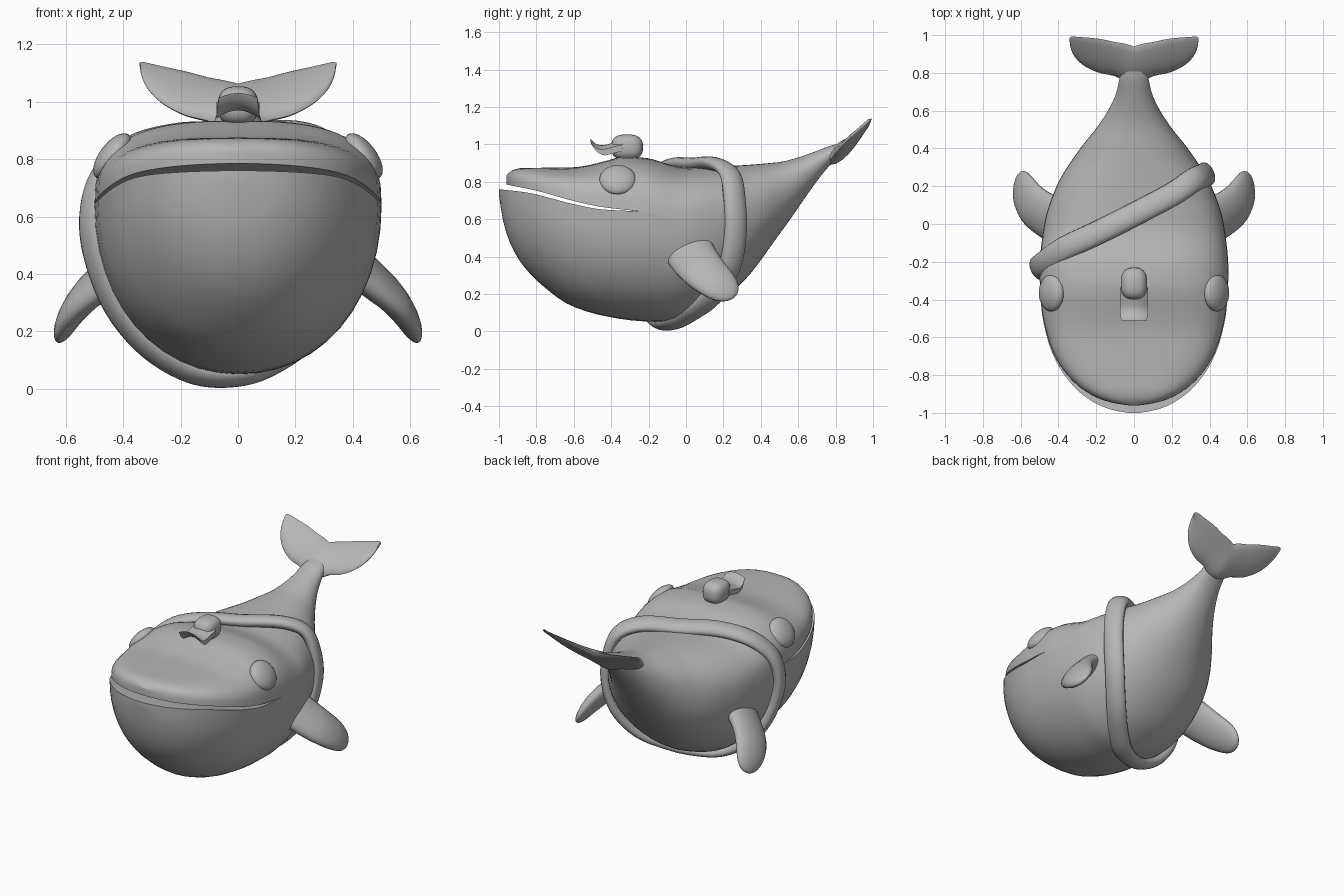
import bpy, bmesh, math
from mathutils import Vector

if "Cube" in bpy.data.objects:
    bpy.data.objects.remove(bpy.data.objects["Cube"])

grey = bpy.data.materials.new("plain grey")
grey.diffuse_color = (0.47, 0.47, 0.47, 1)
grey.use_nodes = True
grey.node_tree.nodes["Principled BSDF"].inputs["Base Color"].default_value = grey.diffuse_color


def finish(name, bm, angle=50):
    bmesh.ops.remove_doubles(bm, verts=bm.verts, dist=0.0005)
    bmesh.ops.recalc_face_normals(bm, faces=bm.faces)
    me = bpy.data.meshes.new(name)
    bm.to_mesh(me)
    bm.free()
    me.materials.append(grey)
    me.shade_smooth()
    me.set_sharp_from_angle(angle=math.radians(angle))
    ob = bpy.data.objects.new(name, me)
    bpy.context.collection.objects.link(ob)
    return ob


def skin(bm, rings, around=True, along=False, caps=False):
    """Join successive point rows with quads."""
    vs = [[bm.verts.new(p) for p in r] for r in rings]
    n, m = len(vs[0]), len(vs)
    for i in range(m if along else m - 1):
        a, b = vs[i], vs[(i + 1) % m]
        for j in range(n if around else n - 1):
            k = (j + 1) % n
            bm.faces.new((a[j], a[k], b[k], b[j]))
    if caps:
        bm.faces.new(vs[0])
        bm.faces.new(vs[-1])
    return vs


def curve(table):
    """Smooth monotone interpolation through (y, value) points."""
    xs, ys = zip(*table)
    s = [(ys[i + 1] - ys[i]) / (xs[i + 1] - xs[i]) for i in range(len(xs) - 1)]
    t = [s[0]] + [2 * a * b / (a + b) if a * b > 0 else 0 for a, b in zip(s, s[1:])] + [s[-1]]

    def f(x):
        x = min(max(x, xs[0]), xs[-1])
        i = max(k for k in range(len(s)) if xs[k] <= x)
        h = xs[i + 1] - xs[i]
        u = (x - xs[i]) / h
        return ((1 + 2 * u) * (1 - u) ** 2 * ys[i] + u * (1 - u) ** 2 * h * t[i]
                + u * u * (3 - 2 * u) * ys[i + 1] + u * u * (u - 1) * h * t[i + 1])
    return f


# Body profiles along y
width = curve([(-1, .03), (-.99, .09), (-.97, .16), (-.94, .22), (-.87, .31), (-.75, .4), (-.62, .455),
               (-.45, .49), (-.25, .5), (0, .475), (.2, .41), (.4, .285), (.5, .205), (.6, .138),
               (.7, .092), (.78, .075), (.86, .05)])
bottom = curve([(-1, .73), (-.98, .6), (-.94, .47), (-.87, .35), (-.75, .23), (-.62, .14), (-.45, .085),
                (-.25, .055), (-.1, .05), (.1, .11), (.3, .26), (.5, .52), (.78, .9), (.86, .97)])
top = curve([(-.96, .835), (-.93, .86), (-.88, .873), (-.6, .877), (-.45, .905), (-.33, .935), (-.2, .925),
             (-.1, .895), (0, .875), (.15, .88), (.5, .905), (.6, .93), (.7, .965), (.78, .995), (.86, 1.01)])
back = [(-.24, .64), (0, .6), (.3, .6), (.5, .72), (.78, .95), (.86, .99)]
lower_lip = curve([(-1, .76), (-.85, .742), (-.6, .68), (-.45, .652)] + back)
upper_lip = curve([(-.96, .785), (-.8, .752), (-.6, .697), (-.45, .665)] + back)
square = curve([(-1, 3), (-.4, 2.8), (.2, 2.3), (.86, 2)])

HINGE = -.24
front_ys = [HINGE - .76 * math.sin(math.pi / 2 * i / 20) for i in range(20, -1, -1)]
back_ys = [HINGE + 1.1 * i / 30 for i in range(1, 31)]


def half_section(y, w, z0, z1, n):
    pts = []
    for i in range(25):
        a = math.pi * i / 24
        c, s = math.cos(a), math.sin(a)
        pts.append((w * math.copysign(abs(c) ** (2 / n), c), y, z0 + (z1 - z0) * max(s, 0) ** (2 / n)))
    return pts


# Body: upper and lower halves, joined behind the mouth corner
bm = bmesh.new()
lower, upper = [], []
for y in front_ys + back_ys:
    lower.append(half_section(y, width(y), lower_lip(y), bottom(y), 2.1))
    t = max(0, (HINGE - y) / .76)
    yu = y + .04 * t ** 3
    upper.append(half_section(yu, width(y) * (1 - .01 * t), upper_lip(yu), top(yu), square(y)))
for half in (lower, upper):
    vs = skin(bm, half, around=False)
    for i in range(len(front_ys) - 1):      # mouth floor and roof
        bm.faces.new((vs[i][0], vs[i][-1], vs[i + 1][-1], vs[i + 1][0]))
    bm.faces.new(vs[0])
    bm.faces.new(vs[-1])
finish("whale_body", bm)

# Tail fluke: flat chord sections from tip to tip
lead = curve([(0, .75), (.05, .76), (.1, .785), (.18, .80), (.26, .835), (.31, .88), (.335, .93), (.342, .975)])
trail = curve([(0, .94), (.05, .955), (.1, .963), (.18, .98), (.26, .988), (.33, .992), (.342, .985)])
thick = curve([(0, .05), (.1, .034), (.25, .022), (.342, .008)])
bm = bmesh.new()
rings = []
for i in range(-20, 21):
    x = .342 * math.sin(math.pi / 2 * i / 20)
    a, b, t = lead(abs(x)), trail(abs(x)), thick(abs(x))
    ring = []
    for j in range(16):
        ang = math.tau * j / 16
        u = (1 + math.cos(ang)) / 2
        y = a + (b - a) * u
        d = t * math.sin(ang) * (1.1 - .6 * u)
        ring.append((x, y - .65 * d, .925 + .85 * (y - .78) + .3 * x * x + .76 * d))
    rings.append(ring)
skin(bm, rings, caps=True)
finish("tail_fluke", bm)

# Side flippers: broad rounded paddles
px = curve([(0, .36), (.25, .45), (.5, .535), (.75, .585), (1, .615)])
py = curve([(0, 0), (.25, .04), (.5, .10), (.75, .175), (1, .255)])
pz = curve([(0, .47), (.25, .395), (.5, .32), (.75, .25), (1, .18)])
chord = Vector((-.37, .74, .56)).normalized()
axis = Vector((.5, .55, -.67)).normalized()
normal = axis.cross(chord).normalized()
for side, label in ((1, "right"), (-1, "left")):
    bm = bmesh.new()
    rings = []
    for i in range(21):
        t = math.sin(math.pi / 2 * i / 20)
        k = max(.02, (1 - t ** 8) ** .5)
        c = Vector((px(t), py(t), pz(t)))
        ring = []
        for j in range(20):
            a = math.tau * j / 20
            p = c + chord * ((.15 - .055 * t) * k * math.cos(a)) + normal * ((.07 - .035 * t) * k * math.sin(a))
            ring.append((side * p.x, p.y, p.z))
        rings.append(ring)
    skin(bm, rings, caps=True)
    finish(label + "_flipper", bm)

# Bulging eyes
for side, label in ((1, "right"), (-1, "left")):
    bm = bmesh.new()
    bmesh.ops.create_uvsphere(bm, u_segments=28, v_segments=16, radius=1)
    n, u = Vector((.8, 0, .6)), Vector((-.6, 0, .8))
    for v in bm.verts:
        p = Vector((.437, -.365, .81)) + n * (v.co.z * .045) + u * (v.co.x * .094) + Vector((0, v.co.y * .098, 0))
        v.co = (side * p.x, p.y, p.z)
    finish(label + "_eye", bm)

# Small cap on the head: rounded crown and a curled brim
bm = bmesh.new()
bmesh.ops.create_uvsphere(bm, u_segments=28, v_segments=16, radius=1)
for v in bm.verts:
    x, y, z = [math.copysign(abs(c) ** .75, c) for c in v.co]
    v.co = (x * .07, -.315 + y * .085, .985 + z * .068)
finish("cap_crown", bm)

brim_z = curve([(-.51, 1.03), (-.485, 1.005), (-.45, .995), (-.4, 1.005), (-.34, 1.02)])
bm = bmesh.new()
rings = []
for i in range(15):
    y = -.51 + .17 * i / 14
    w = .068 + .007 * min(1, i / 3)
    t = .005 + .022 * min(1, i / 6)
    xs = [w * (j / 6 - 1) for j in range(13)]
    rings.append([(x, y, brim_z(y) - 4 * x * x) for x in xs]
                 + [(x, y + .003, brim_z(y) - 5 * x * x - t) for x in reversed(xs)])
skin(bm, rings, caps=True)
finish("cap_brim", bm)

# Slanted strap around the body
path = [Vector(p) for p in (
    (0, .05, .89), (.2, .155, .895), (.32, .235, .84), (.375, .26, .7), (.385, .265, .53), (.345, .23, .34),
    (.25, .13, .18), (.12, 0, .085), (0, -.09, .045), (-.15, -.15, .055), (-.3, -.19, .14), (-.42, -.215, .28),
    (-.49, -.235, .45), (-.51, -.235, .6), (-.475, -.205, .74), (-.37, -.13, .845), (-.2, -.05, .89))]
plane = Vector((-.42, .88, -.2)).normalized()
bm = bmesh.new()
rings = []
m = len(path)
for i in range(m):
    a, b, c, d = (path[(i + k) % m] for k in (-1, 0, 1, 2))
    for s in range(5):
        u = s / 5
        p = .5 * (2 * b + (c - a) * u + (2 * a - 5 * b + 4 * c - d) * u * u + (3 * b - a - 3 * c + d) * u ** 3)
        tan = ((c - a) + (2 * a - 5 * b + 4 * c - d) * 2 * u + (3 * b - a - 3 * c + d) * 3 * u * u).normalized()
        across = (plane - tan * plane.dot(tan)).normalized()
        out = tan.cross(across)
        rings.append([p + across * (.064 * math.cos(math.tau * j / 16)) + out * (.037 * math.sin(math.tau * j / 16))
                      for j in range(16)])
skin(bm, rings, along=True)
finish("strap", bm)
